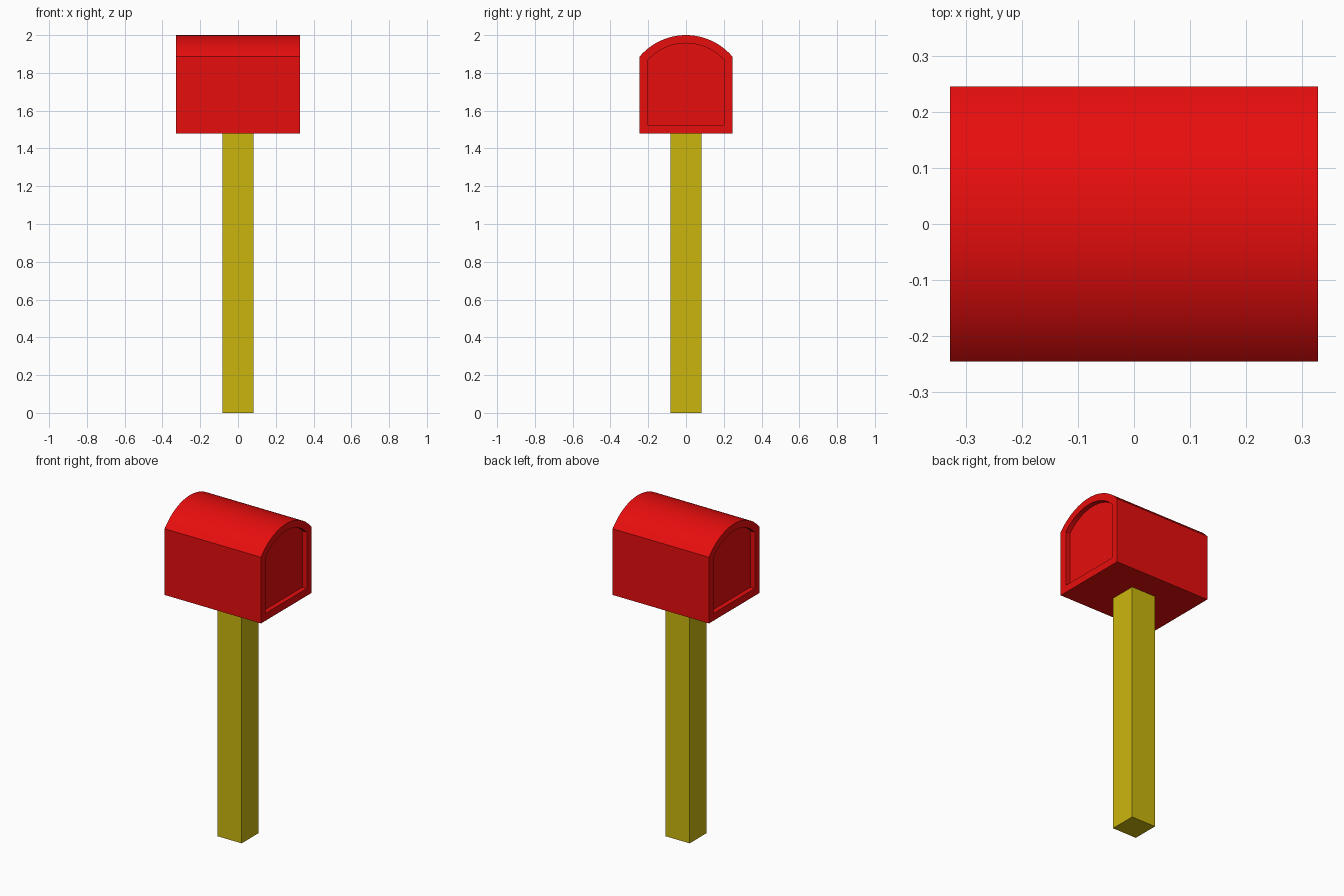
import bpy, bmesh
from math import asin, sin, cos

if "Cube" in bpy.data.objects:
    bpy.data.objects.remove(bpy.data.objects["Cube"])


def finish(bm, name, color):
    bmesh.ops.recalc_face_normals(bm, faces=bm.faces)
    mesh = bpy.data.meshes.new(name)
    bm.to_mesh(mesh)
    bm.free()
    obj = bpy.data.objects.new(name, mesh)
    bpy.context.collection.objects.link(obj)
    mat = bpy.data.materials.new(name + "_paint")
    mat.diffuse_color = color
    mat.use_nodes = True
    mat.node_tree.nodes["Principled BSDF"].inputs["Base Color"].default_value = mat.diffuse_color
    mesh.materials.append(mat)
    return obj


def arch(half, bottom, spring, top, steps=24):
    """Arched door outline in the y-z plane: flat base, straight sides, arc on top."""
    rise = top - spring
    radius = (half ** 2 + rise ** 2) / (2 * rise)
    span = asin(half / radius)
    pts = [(-half, bottom), (half, bottom)]
    for i in range(steps + 1):
        a = span * (1 - 2 * i / steps)
        pts.append((radius * sin(a), top - radius + radius * cos(a)))
    return pts


# Letter box: arched shell with a recessed panel at both ends
outer = arch(0.245, 1.48, 1.887, 2.0)
inner = arch(0.2, 1.525, 1.87, 1.957)
END, DEPTH = 0.328, 0.03
sections = [(inner, DEPTH - END), (inner, -END), (outer, -END),
            (outer, END), (inner, END), (inner, END - DEPTH)]
bm = bmesh.new()
rings = [[bm.verts.new((x, y, z)) for y, z in prof] for prof, x in sections]
for a, b in zip(rings, rings[1:]):
    for i in range(len(a)):
        j = (i + 1) % len(a)
        bm.faces.new((a[i], a[j], b[j], b[i]))
bm.faces.new(rings[0])
bm.faces.new(rings[-1])
box = finish(bm, "letter_box", (0.8, 0.004, 0.004, 1))
bpy.context.view_layer.objects.active = box
box.select_set(True)
bpy.ops.object.shade_smooth_by_angle(angle=0.45)

# Square post
bm = bmesh.new()
bmesh.ops.create_cube(bm, size=1)
bmesh.ops.scale(bm, vec=(0.166, 0.166, 1.48), verts=bm.verts)
bmesh.ops.translate(bm, vec=(0, 0, 0.74), verts=bm.verts)
finish(bm, "post", (0.6, 0.47, 0.004, 1))
